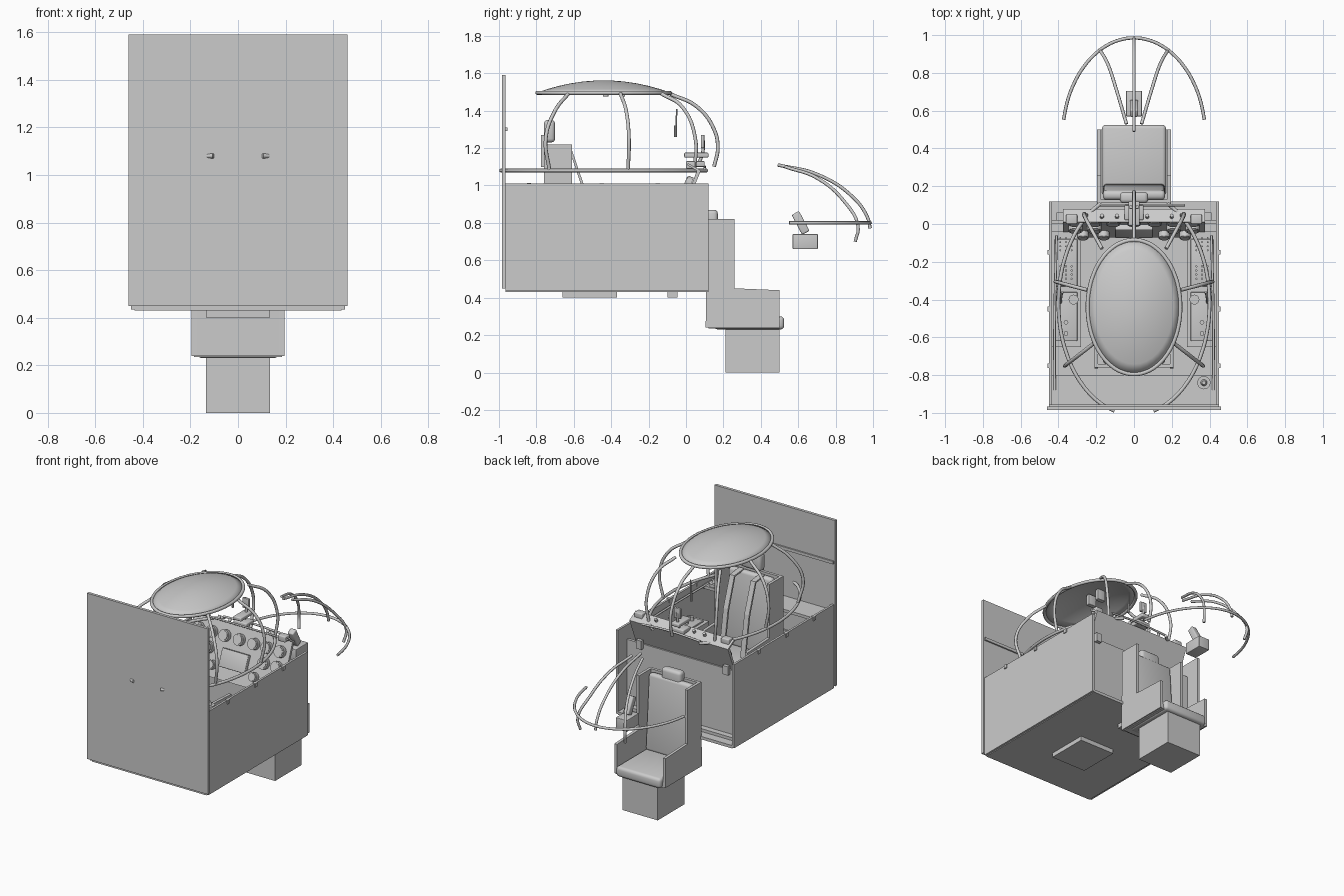
import bpy, bmesh, math
from mathutils import Vector, Matrix

if "Cube" in bpy.data.objects:
    bpy.data.objects.remove(bpy.data.objects["Cube"])


def finish(name, bm, smooth=False):
    bmesh.ops.recalc_face_normals(bm, faces=bm.faces)
    me = bpy.data.meshes.new(name)
    bm.to_mesh(me)
    bm.free()
    ob = bpy.data.objects.new(name, me)
    bpy.context.collection.objects.link(ob)
    if smooth:
        bpy.ops.object.select_all(action='DESELECT')
        ob.select_set(True)
        bpy.context.view_layer.objects.active = ob
        bpy.ops.object.shade_smooth_by_angle(angle=math.radians(35))
    return ob


def box(name, lo, hi, bevel=0, tilt=0):
    lo, hi = Vector(lo), Vector(hi)
    d = hi - lo
    bm = bmesh.new()
    bmesh.ops.create_cube(bm, size=1)
    bmesh.ops.scale(bm, vec=d, verts=bm.verts)
    if bevel:
        bmesh.ops.bevel(bm, geom=bm.edges[:], offset=bevel, segments=3, profile=0.5, affect='EDGES')
    m = Matrix.Translation((lo + hi) / 2) @ Matrix.Rotation(tilt, 4, 'X')
    bmesh.ops.transform(bm, matrix=m, verts=bm.verts)
    return finish(name, bm, bevel > 0)


def side_profile(name, yz, x0, x1):
    """Extrude a (y, z) outline from x0 to x1."""
    bm = bmesh.new()
    f = bm.faces.new([bm.verts.new((x0, y, z)) for y, z in yz])
    r = bmesh.ops.extrude_face_region(bm, geom=[f])
    bmesh.ops.translate(bm, vec=(x1 - x0, 0, 0),
                        verts=[g for g in r['geom'] if isinstance(g, bmesh.types.BMVert)])
    return finish(name, bm)


def cyl(name, loc, r, h, tilt=0, r2=None, seg=20):
    bm = bmesh.new()
    bmesh.ops.create_cone(bm, cap_ends=True, segments=seg, radius1=r, radius2=r if r2 is None else r2, depth=h)
    m = Matrix.Translation(loc) @ Matrix.Rotation(tilt, 4, 'X')
    bmesh.ops.transform(bm, matrix=m, verts=bm.verts)
    return finish(name, bm, True)


def tube(name, pts, r=0.01, closed=False):
    cu = bpy.data.curves.new(name, 'CURVE')
    cu.dimensions = '3D'
    cu.bevel_depth, cu.bevel_resolution, cu.resolution_u = r, 2, 8
    cu.use_fill_caps = True
    sp = cu.splines.new('BEZIER')
    sp.bezier_points.add(len(pts) - 1)
    for bp, p in zip(sp.bezier_points, pts):
        bp.co = p
        bp.handle_left_type = bp.handle_right_type = 'AUTO'
    sp.use_cyclic_u = closed
    ob = bpy.data.objects.new(name, cu)
    bpy.context.collection.objects.link(ob)
    bpy.ops.object.select_all(action='DESELECT')
    ob.select_set(True)
    bpy.context.view_layer.objects.active = ob
    bpy.ops.object.convert(target='MESH')
    return ob


def arc(cy, rx, ry, z, a0, a1, n):
    return [(rx * math.cos(a), cy + ry * math.sin(a), z)
            for a in (math.radians(a0 + (a1 - a0) * i / n) for i in range(n + 1))]


# Tub: floor, walls, bulkhead, rear shelf
box("floor", (-.435, -.965, .43), (.435, .12, .45))
box("floor_lip", (-.41, .02, .45), (.41, .06, .47))
box("bulkhead", (-.435, .0, .45), (.435, .02, .91))
box("rear_shelf", (-.435, -.965, .95), (.435, -.8, .97))
box("floor_hatch", (-.05, -.1, .40), (.05, -.045, .43))
box("back_panel", (-.46, -.985, .45), (.46, -.965, 1.59))
for z in (.73, 1.3):
    box("back_panel_batten", (-.45, -.968, z - .01), (.45, -.955, z + .01))
cyl("shelf_cap_base", (.37, -.84, .98), .035, .02)
cyl("shelf_cap_knob", (.37, -.84, 1.0), .018, .025, r2=.01)

for s in (-1, 1):
    x = lambda a, b: sorted((s * a, s * b))
    # side wall and console
    a, b = x(.435, .45)
    box("side_wall", (a, -.965, .435), (b, .12, 1.01))
    a, b = x(.28, .435)
    box("side_console", (a, -.65, .45), (b, -.04, .82))
    a, b = x(.30, .42)
    box("console_panel", (a, -.62, .82), (b, -.36, .832), .004)
    box("console_panel", (a, -.33, .82), (b, -.08, .832), .004)
    for i in range(4):
        for j in range(3):
            cyl("console_switch", (s * (.33 + .03 * j), -.14 + .022 * i, .84), .005, .025, seg=8)
            cyl("console_button", (s * (.33 + .03 * j), -.29 + .022 * i, .836), .006, .012, seg=8)
    cyl("console_dial", (s * .32, -.4, .845), .026, .03)
    for y in (-.52, -.58):
        cyl("console_knob", (s * .36, y, .845), .012, .03, seg=12)
    tube("console_lever", [(s * .39, -.42, .82), (s * .385, -.38, .9), (s * .38, -.36, .94)], .007)
    tube("wall_rail", [(s * .42, -.88, .97), (s * .42, -.5, .97), (s * .41, -.06, .97)], .007)
    for y in (-.75, -.45, -.15):
        box("wall_clip", (s * .445 - .012, y - .012, .985), (s * .445 + .012, y + .012, 1.012))

# Instrument panel: slanted plate with a coaming strip on top
side_profile("instrument_panel", [(-.06, .74), (.08, 1.08), (.01, 1.12), (.008, 1.108),
                                  (.058, 1.078), (-.072, .745)], -.375, .375)
TILT = math.atan2(.34, .14)


def on_panel(px, t, off=.018):
    return (px, -.072 + .13 * t - .92 * off, .745 + .333 * t + .38 * off)


def gauge(px, t, r):
    cyl("gauge_rim", on_panel(px, t), r, .03, TILT)
    cyl("gauge_face", on_panel(px, t, .034), r * .8, .008, TILT)


for px in (-.31, -.21, -.11, 0, .11, .21, .31):
    gauge(px, .78, .038)
for px in (-.31, -.21, .21, .31):
    gauge(px, .5, .038)
for px in (-.27, -.16, .16, .27):
    gauge(px, .22, .03)
c = on_panel(0, .4, .02)
box("panel_screen", (c[0] - .1, c[1] - .06, c[2] - .015), (c[0] + .1, c[1] + .06, c[2] + .015), .005, TILT)
for px in (-.17, -.09, -.01, .07, .2):
    cyl("coaming_knob", (px, .04, 1.112), .01, .025, -.5, seg=12)
for px in (-.33, .33):
    box("coaming_box", (px - .03, .0, 1.09), (px + .03, .05, 1.13), .006)
for px in (-.33, .33):
    box("panel_bracket", (px - .02, .02, .88), (px + .02, .045, .94))

# Sight on the coaming
box("sight_base", (-.05, .02, 1.1), (.05, .1, 1.13), .006)
tube("sight_post", [(0, .07, 1.12), (0, .09, 1.18), (0, .09, 1.27)], .009)
box("sight_head", (-.03, -.01, 1.15), (.03, .12, 1.175), .006)
box("sight_glass", (-.025, .08, 1.2), (.025, .098, 1.27), .004)
tube("sight_crossbar", [(-.18, .1, 1.09), (.05, .1, 1.1), (.27, .1, 1.09)], .007)


# Seats: same chair twice, facing +y
def seat(who, y, z, w, head):
    box(who + "_pedestal", (-.135, .21 + y, z), (.135, .50 + y, .235 + z))
    box(who + "_seat_pan", (-w + .01, .12 + y, .235 + z), (w - .01, .50 + y, .27 + z))
    box(who + "_cushion", (-.17, .15 + y, .23 + z), (.17, .525 + y, .30 + z), .02)
    box(who + "_backrest", (-.165, .145 + y, .29 + z), (.165, .195 + y, .81 + z), .02, math.radians(4))
    box(who + "_back_plate", (-w, .11 + y, .24 + z), (w, .13 + y, .82 + z))
    box(who + "_headrest", (-.075, .11 + y, head - .12), (.075, .17 + y, head), .02)
    wing = [(.105, .24), (.50, .24), (.50, .44), (.26, .45), (.26, .82), (.115, .82)]
    for s in (-1, 1):
        a, b = sorted((s * (w - .02), s * w))
        side_profile(who + "_seat_wing", [(p + y, q + z) for p, q in wing], a, b)


seat("gunner", 0, 0, .195, .87)
seat("pilot", -.87, .40, .21, 1.35)
box("headrest_post", (-.05, -.775, 1.1), (.05, -.755, 1.27))
for s in (-1, 1):
    side_profile("harness_strap", [(-.72, 1.215), (-.615, 1.205), (-.545, 1.0), (-.5, .72), (-.51, .715),
                                   (-.56, 1.0), (-.625, 1.195), (-.72, 1.205)], s * .08 - .018, s * .08 + .018)

# Pilot canopy: base rail, top ring, shallow dome, ribs
tube("canopy_rail", [(x_, y_, z_) for x_, y_, z_ in arc(-.42, .40, .59, 1.08, -75, 64, 14)], .01)
tube("canopy_rail", [(-x_, y_, z_) for x_, y_, z_ in arc(-.42, .40, .59, 1.08, -75, 64, 14)], .01)
tube("canopy_top_ring", arc(-.44, .245, .355, 1.495, 0, 345, 23), .011, True)

bm = bmesh.new()
rings = [[bm.verts.new((.245 * k * math.cos(a), -.44 + .355 * k * math.sin(a), 1.497 + .065 * (1 - k * k)))
          for a in (math.tau * i / 40 for i in range(40))] for k in (1, .85, .68, .5, .3, .12)]
for r0, r1 in zip(rings, rings[1:]):
    for i in range(40):
        j = (i + 1) % 40
        bm.faces.new((r0[i], r0[j], r1[j], r1[i]))
bm.faces.new(rings[-1])
dome = finish("canopy_dome", bm, True)
dome.modifiers.new("thickness", 'SOLIDIFY').thickness = .004

ribs = [
    [(.17, -.13, 1.49), (.23, -.02, 1.42), (.265, .05, 1.25), (.25, .045, 1.08)],
    [(.245, -.35, 1.49), (.36, -.32, 1.40), (.415, -.305, 1.25), (.39, -.31, 1.08)],
    [(.21, -.63, 1.49), (.30, -.70, 1.40), (.365, -.75, 1.25), (.34, -.73, 1.08)],
]
gunner_rib = [(.04, .53, 1.10), (.09, .70, 1.04), (.14, .85, .91), (.18, .92, .78), (.17, .905, .70)]
for s in (-1, 1):
    for rib in ribs:
        tube("canopy_rib", [(s * p, q, r) for p, q, r in rib])
    tube("gunner_canopy_rib", [(s * p, q, r) for p, q, r in gunner_rib], .009)
tube("canopy_front_rib", [(0, -.085, 1.49), (0, .06, 1.42), (0, .15, 1.3), (0, .17, 1.2), (0, .15, 1.1)])

# Small fittings hanging under the dome
tube("hanging_cord", [(0, -.05, 1.41), (0, -.052, 1.33), (0, -.055, 1.26)], .004)
cyl("cord_handle", (0, -.055, 1.29), .008, .06, seg=10)
for y in (-.43, -.34):
    box("dome_fitting", (-.03, y - .015, 1.475), (.03, y + .015, 1.55), .004)

# Gunner canopy and floating control grip
tube("gunner_canopy_rail", arc(.45, .38, .535, .80, 11, 169, 14), .009)
tube("gunner_canopy_centre_rib", [(0, .49, 1.11), (0, .70, 1.06), (0, .89, .94), (0, .97, .83), (0, .985, .77)], .009)
box("gunner_grip_base", (-.042, .57, .66), (.042, .705, .74), .004)
box("gunner_grip", (-.022, .59, .74), (.022, .635, .86), .008, math.radians(28))
